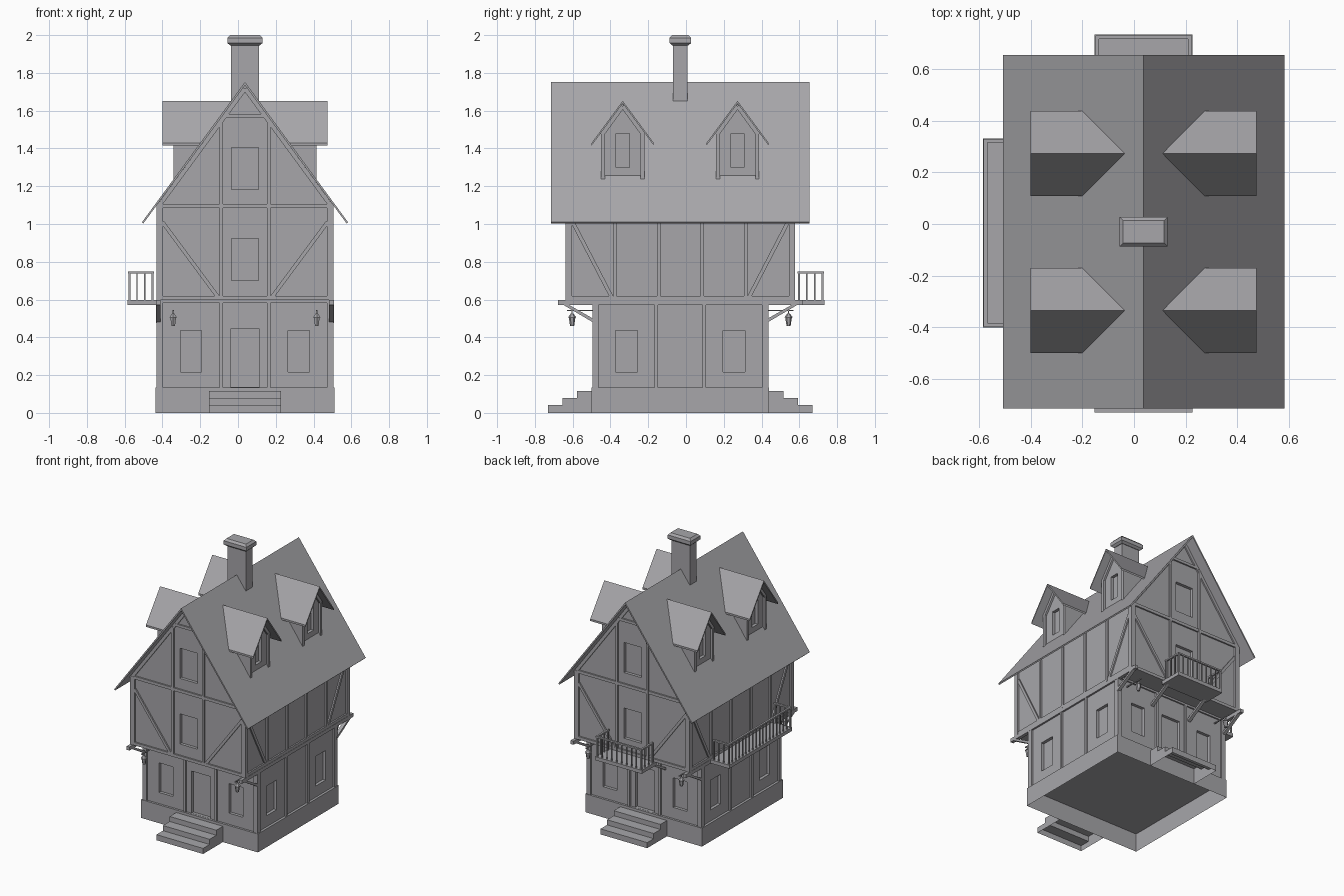
import bpy, bmesh, math
from mathutils import Vector

if "Cube" in bpy.data.objects:
    bpy.data.objects.remove(bpy.data.objects["Cube"])

CX, CY = 0.037, -0.03          # house axis; everything below is local to it
grey = bpy.data.materials.new("plain grey")
grey.diffuse_color = (0.385, 0.38, 0.4, 1)
grey.use_nodes = True
grey.node_tree.nodes["Principled BSDF"].inputs["Base Color"].default_value = grey.diffuse_color


def prism(bm, poly, vec):
    """Closed solid: polygon swept along a vector."""
    a = [bm.verts.new(p) for p in poly]
    b = [bm.verts.new(Vector(p) + Vector(vec)) for p in poly]
    n = len(a)
    bm.faces.new(a)
    bm.faces.new(b[::-1])
    for i in range(n):
        j = (i + 1) % n
        bm.faces.new((a[j], a[i], b[i], b[j]))


def box(bm, x0, x1, y0, y1, z0, z1):
    prism(bm, [(x0, y0, z0), (x1, y0, z0), (x1, y1, z0), (x0, y1, z0)], (0, 0, z1 - z0))


def finish(name, bm, cutter=None, open_bottom=False):
    bmesh.ops.recalc_face_normals(bm, faces=bm.faces[:])
    if open_bottom:
        low = [f for f in bm.faces if max(v.co.z for v in f.verts) < 0.001]
        bmesh.ops.delete(bm, geom=low, context='FACES')
    me = bpy.data.meshes.new(name)
    bm.to_mesh(me)
    bm.free()
    ob = bpy.data.objects.new(name, me)
    ob.location = (CX, CY, 0)
    me.materials.append(grey)
    bpy.context.collection.objects.link(ob)
    if cutter:
        m = ob.modifiers.new("recesses", 'BOOLEAN')
        m.operation, m.object, m.solver = 'DIFFERENCE', cutter, 'EXACT'
    return ob


def at(axis, s, u, n, z):
    """Point on a facade: u across, n outward."""
    return (u, s * n, z) if axis == 'y' else (s * n, u, z)


def beam(bm, axis, s, a, b, w, n0, n1):
    """Flat timber from a=(u,z) to b on a facade."""
    a, b = Vector(a), Vector(b)
    d = (b - a).normalized()
    p = Vector((-d.y, d.x)) * w / 2
    q = [a + p, b + p, b - p, a - p]
    prism(bm, [at(axis, s, v.x, n0, v.y) for v in q], at(axis, s, 0, n1 - n0, 0))


def roof_z(d):
    return 1.752 - 0.742 * d / 0.545


HX, GY, UY, D = 0.469, 0.466, 0.608, 0.012     # wall half sizes, panel recess
SIGNS = (-1, 1)
DORMERS = (-0.305, 0.303)

# window and door recess cutters
bm = bmesh.new()


def recess(axis, s, u, hw, z0, z1, n):
    a, b = at(axis, s, u - hw, n - 0.022, z0), at(axis, s, u + hw, n + 0.05, z1)
    lo, hi = [min(p) for p in zip(a, b)], [max(p) for p in zip(a, b)]
    box(bm, lo[0], hi[0], lo[1], hi[1], lo[2], hi[2])


for s in SIGNS:
    for u in (-0.285, 0.285):
        recess('y', s, u, 0.056, 0.217, 0.435, GY - D)
        recess('x', s, u, 0.058, 0.217, 0.435, HX - D)
    recess('y', s, 0, 0.077, 0.136, 0.445, GY - D)
    recess('y', s, 0, 0.072, 0.70, 0.922, UY - D)
    recess('y', s, 0, 0.072, 1.183, 1.405, UY - D)
    for y in DORMERS:
        recess('x', s, y, 0.035, 1.298, 1.478, 0.363)
cut = finish("window_cutters", bm)
cut.hide_render = True
cut.hide_set(True)

# plinth, hollow underneath
bm = bmesh.new()
box(bm, -0.475, 0.475, -0.47, 0.47, 0, 0.135)
finish("stone_plinth", bm, open_bottom=True)

# ground floor walls
bm = bmesh.new()
box(bm, -HX + D, HX - D, -GY + D, GY - D, 0.135, 0.60)
finish("ground_floor_walls", bm, cut)

# upper floor and gable as one five-sided prism
bm = bmesh.new()
w = HX - D
prism(bm, [(-w, -UY + D, 0.597), (w, -UY + D, 0.597), (w, -UY + D, roof_z(w) - 0.015),
           (0, -UY + D, 1.737), (-w, -UY + D, roof_z(w) - 0.015)], (0, 2 * (UY - D), 0))
finish("upper_floor_walls", bm, cut)

# ground floor timbers
bm = bmesh.new()
for s in SIGNS:
    for t in SIGNS:
        x, y = sorted((s * HX, s * (HX - 0.034))), sorted((t * GY, t * (GY - 0.034)))
        box(bm, *x, *y, 0.135, 0.597)
        beam(bm, 'y', s, (t * 0.125, 0.135), (t * 0.125, 0.595), 0.018, GY - 0.02, GY)
        beam(bm, 'x', s, (t * 0.127, 0.135), (t * 0.127, 0.595), 0.02, HX - 0.02, HX)
    beam(bm, 'y', s, (-0.45, 0.59), (0.45, 0.59), 0.014, GY - 0.02, GY - 0.001)
    beam(bm, 'x', s, (-0.45, 0.584), (0.45, 0.584), 0.026, HX - 0.02, HX - 0.001)
finish("ground_floor_timbers", bm)

# upper floor and gable timbers
bm = bmesh.new()
for s in SIGNS:
    n0, n1 = UY - 0.02, UY
    for z in (0.608, 1.095):
        beam(bm, 'y', s, (-0.45, z), (0.45, z), 0.022, n0, n1 - 0.001)
    beam(bm, 'y', s, (-0.12, 1.572), (0.12, 1.572), 0.02, n0, n1 - 0.001)
    for z in (0.608, 1.09):
        beam(bm, 'x', s, (-0.59, z), (0.59, z), 0.022, HX - 0.02, HX - 0.001)
    for t in SIGNS:
        x, y = sorted((s * HX, s * (HX - 0.034))), sorted((t * UY, t * (UY - 0.034)))
        box(bm, *x, *y, 0.597, 1.10)
        beam(bm, 'y', s, (t * 0.125, 0.6), (t * 0.125, 1.553), 0.018, n0, n1)
        beam(bm, 'y', s, (t * 0.437, 1.01), (t * 0.142, 0.612), 0.02, n0, n1 - 0.002)
        # rafters under the roof edge
        beam(bm, 'y', s, (t * 0.458, roof_z(0.458) - 0.036), (0, roof_z(0) - 0.036), 0.022, n0, n1 - 0.002)
        for u in (0.115, 0.346):
            beam(bm, 'x', s, (t * u, 0.6), (t * u, 1.09), 0.018, HX - 0.02, HX)
        beam(bm, 'x', s, (t * 0.575, 1.02), (t * 0.362, 0.61), 0.02, HX - 0.02, HX - 0.002)
finish("upper_floor_timbers", bm)

# main roof: two thin slabs
bm = bmesh.new()
for s in SIGNS:
    prism(bm, [(0, -0.685, 1.752), (s * 0.545, -0.685, 1.01), (s * 0.538, -0.685, 1.003),
               (0, -0.685, 1.734)], (0, 1.37, 0))
finish("main_roof", bm)

# dormers
walls, frames, roofs = bmesh.new(), bmesh.new(), bmesh.new()
for s in SIGNS:
    for y in DORMERS:
        pent = [(-0.112, 1.235), (0.112, 1.235), (0.112, 1.483), (0, 1.636), (-0.112, 1.483)]
        prism(walls, [(s * 0.363, y + u, z) for u, z in pent], (-s * 0.26, 0, 0))
        for t in SIGNS:
            f = ('x', s)
            beam(frames, *f, (y + t * 0.104, 1.237), (y + t * 0.104, 1.488), 0.02, 0.34, 0.378)
            beam(frames, *f, (y + t * 0.11, 1.473), (y, 1.624), 0.022, 0.34, 0.377)
            e = y + t * 0.164
            prism(roofs, [(s * 0.437, y, 1.652), (s * 0.437, e, 1.43),
                          (s * 0.236, e, 1.43), (s * 0.073, y, 1.652)], (0, 0, -0.014))
finish("dormer_walls", walls, cut)
finish("dormer_frames", frames)
finish("dormer_roofs", roofs)

# chimney with chamfered cap
bm = bmesh.new()
box(bm, -0.074, 0.074, -0.038, 0.038, 1.65, 1.955)
levels = ((0.004, 1.945), (0.019, 1.958), (0.019, 1.985), (0.005, 2.0))
rings = [[bm.verts.new((a * (0.074 + g), b * (0.038 + g), z))
          for a, b in ((-1, -1), (1, -1), (1, 1), (-1, 1))] for g, z in levels]
for lo, hi in zip(rings, rings[1:]):
    for i in range(4):
        j = (i + 1) % 4
        bm.faces.new((lo[i], lo[j], hi[j], hi[i]))
bm.faces.new(rings[0][::-1])
bm.faces.new(rings[-1])
finish("chimney", bm)

# entrance steps, front and back: one stair profile each, open underneath
bm = bmesh.new()
for s in SIGNS:
    prof = [(0.47, 0), (0.70, 0), (0.70, 0.041), (0.624, 0.041), (0.624, 0.079),
            (0.546, 0.079), (0.546, 0.116), (0.47, 0.116)]
    prism(bm, [(-0.19, s * y, z) for y, z in prof], (0.38, 0, 0))
finish("entrance_steps", bm, open_bottom=True)

# jetty joists and diagonal brackets
bm = bmesh.new()
for t in SIGNS:
    box(bm, *sorted((t * 0.47, t * 0.446)), -0.648, 0.648, 0.571, 0.597)
    for s in SIGNS:
        for x in ((0.458, 0.16) if s > 0 else (0.458,)):
            prism(bm, [(t * x - 0.012, s * 0.455, 0.475), (t * x - 0.012, s * 0.455, 0.495),
                       (t * x - 0.012, s * 0.595, 0.575), (t * x - 0.012, s * 0.625, 0.575)],
                  (0.024, 0, 0))
finish("jetty_brackets", bm)

# lanterns on rods
bm = bmesh.new()
for sx in SIGNS:
    for s in SIGNS:
        x, y = sx * 0.38, s * 0.573
        box(bm, x - 0.004, x + 0.004, *sorted((s * 0.45, s * 0.60)), 0.539, 0.546)
        box(bm, x - 0.003, x + 0.003, y - 0.003, y + 0.003, 0.52, 0.542)
        for r0, r1, z0, z1 in ((0.011, 0.018, 0.461, 0.508), (0.022, 0.006, 0.506, 0.527)):
            g = bmesh.ops.create_cone(bm, cap_ends=True, segments=6, radius1=r0, radius2=r1, depth=z1 - z0)
            bmesh.ops.translate(bm, verts=g['verts'], vec=(x, y, (z0 + z1) / 2))
finish("lanterns", bm)


# balconies: slab, posts, balusters and rail following an open path
def balcony(name, slab, path):
    bm = bmesh.new()
    box(bm, *slab, 0.571, 0.597)
    for a, b in zip(path, path[1:]):
        a, b = Vector(a), Vector(b)
        n = round((b - a).length / 0.04)
        for i in range(n + 1):
            p, h = a.lerp(b, i / n), 0.0055 if i in (0, n) else 0.0035
            box(bm, p.x - h, p.x + h, p.y - h, p.y + h, 0.595, 0.742)
        lo, hi = (min(a.x, b.x), min(a.y, b.y)), (max(a.x, b.x), max(a.y, b.y))
        box(bm, lo[0] - 0.007, hi[0] + 0.007, lo[1] - 0.007, hi[1] + 0.007, 0.737, 0.748)
    finish(name, bm)


balcony("left_balcony", (-0.622, -0.45, -0.37, 0.362),
        [(-0.49, -0.36), (-0.612, -0.36), (-0.612, 0.352), (-0.49, 0.352)])
balcony("back_balcony", (-0.19, 0.19, 0.59, 0.763),
        [(-0.18, 0.628), (-0.18, 0.753), (0.18, 0.753), (0.18, 0.628)])
